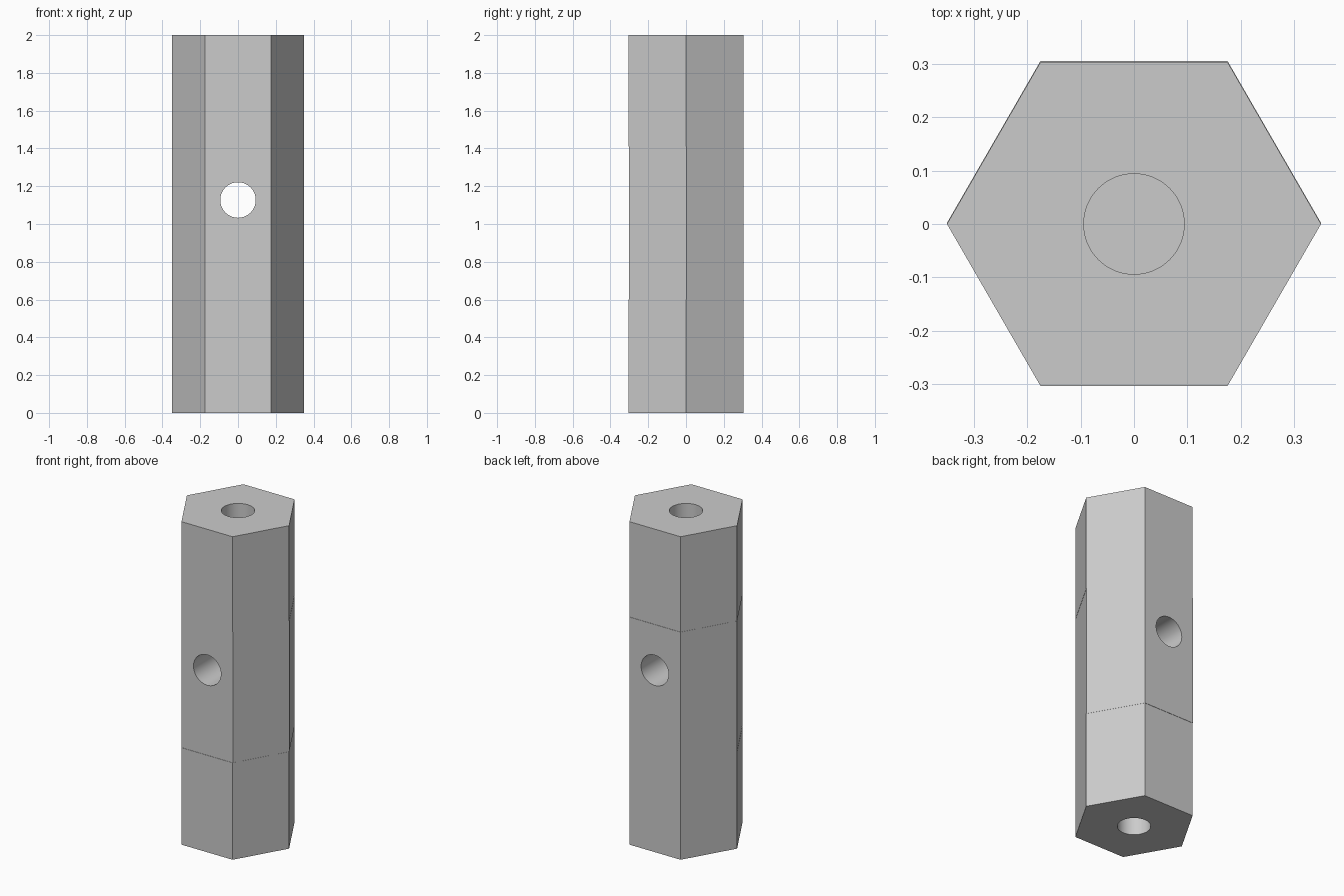
import bpy
import bmesh
from math import radians, cos, sin

cube = bpy.data.objects.get("Cube")
if cube:
    bpy.data.objects.remove(cube, do_unlink=True)

HEIGHT = 2.0
RADIUS = 0.35
HOLE = 0.094
LOW_SEAM, HIGH_SEAM = 0.6, 1.41
SHIFT = 0.002  # the middle section sits slightly off the end sections

grey = bpy.data.materials.new("plain grey")
grey.use_nodes = True
colour = (0.6, 0.6, 0.6, 1)
grey.diffuse_color = colour
grey.node_tree.nodes["Principled BSDF"].inputs["Base Color"].default_value = colour


def cutter(name, location, depth, rotation=(0, 0, 0)):
    bpy.ops.mesh.primitive_cylinder_add(vertices=64, radius=HOLE, depth=depth,
                                        location=location, rotation=rotation)
    ob = bpy.context.object
    ob.name = name
    ob.data.materials.append(grey)
    ob.hide_render = True
    return ob


# Hexagonal spacer: stacked rings bridged into one closed solid
bm = bmesh.new()
rings = []
for z, dy in ((0, 0), (LOW_SEAM, 0), (LOW_SEAM, SHIFT),
              (HIGH_SEAM, SHIFT), (HIGH_SEAM, 0), (HEIGHT, 0)):
    rings.append([bm.verts.new((RADIUS * cos(radians(60 * i)),
                                RADIUS * sin(radians(60 * i)) + dy, z))
                  for i in range(6)])
for low, high in zip(rings, rings[1:]):
    for i in range(6):
        j = (i + 1) % 6
        bm.faces.new((low[i], low[j], high[j], high[i]))
bm.faces.new(rings[0][::-1])
bm.faces.new(rings[-1])
mesh = bpy.data.meshes.new("hex_spacer")
bm.to_mesh(mesh)
bm.free()
mesh.materials.append(grey)
spacer = bpy.data.objects.new("hex_spacer", mesh)
bpy.context.collection.objects.link(spacer)

# Blind holes in both ends and a cross hole right through
cutters = [
    cutter("bottom_hole_cutter", (0, 0, LOW_SEAM / 2 - 0.1), LOW_SEAM + 0.2),
    cutter("top_hole_cutter", (0, 0, (HIGH_SEAM + HEIGHT) / 2 + 0.1),
           HEIGHT - HIGH_SEAM + 0.2),
    cutter("cross_hole_cutter", (0, 0, 1.127), 1, (radians(90), 0, 0)),
]
bpy.ops.object.select_all(action="DESELECT")
spacer.select_set(True)
bpy.context.view_layer.objects.active = spacer
for tool in cutters:
    mod = spacer.modifiers.new(tool.name, "BOOLEAN")
    mod.operation = "DIFFERENCE"
    mod.solver = "EXACT"
    mod.object = tool
    bpy.ops.object.modifier_apply(modifier=mod.name)
for tool in cutters:
    bpy.data.objects.remove(tool, do_unlink=True)

bpy.ops.object.shade_smooth_by_angle(angle=radians(30))
